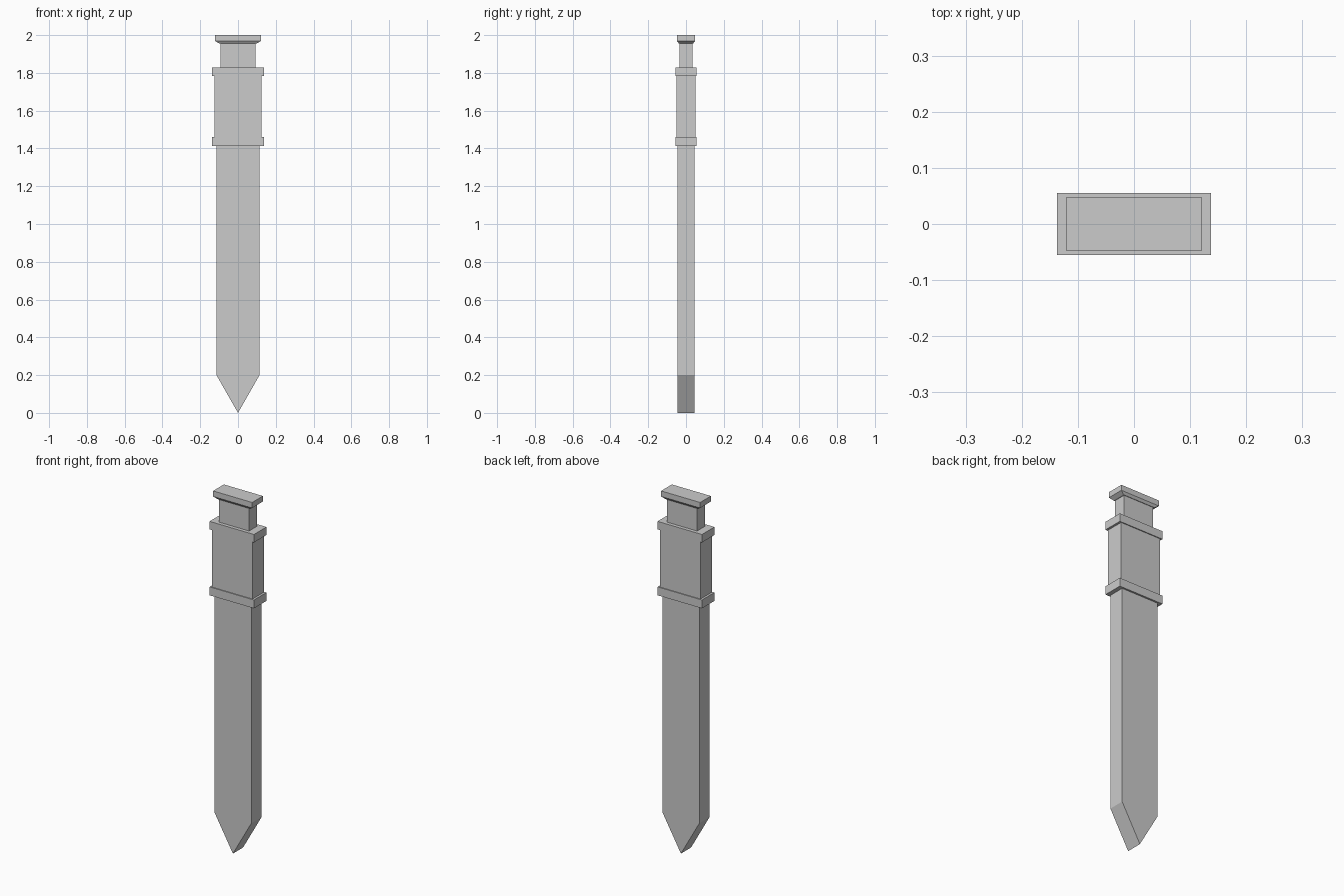
import bpy, bmesh

if "Cube" in bpy.data.objects:
    bpy.data.objects.remove(bpy.data.objects["Cube"])


def make_object(name, bm):
    bmesh.ops.recalc_face_normals(bm, faces=bm.faces)
    mesh = bpy.data.meshes.new(name)
    bm.to_mesh(mesh)
    bm.free()
    bpy.context.collection.objects.link(bpy.data.objects.new(name, mesh))


def stack(name, levels):
    """Loft rectangles given as (half_width, half_depth, z), capped at both ends."""
    bm = bmesh.new()
    rings = [[bm.verts.new((sx * w, sy * d, z))
              for sx, sy in ((-1, -1), (1, -1), (1, 1), (-1, 1))]
             for w, d, z in levels]
    for a, b in zip(rings, rings[1:]):
        for i in range(4):
            j = (i + 1) % 4
            bm.faces.new((a[i], a[j], b[j], b[i]))
    bm.faces.new(rings[0][::-1])
    bm.faces.new(rings[-1])
    make_object(name, bm)


def extrude_outline(name, outline, half_depth):
    """Extrude a front (x, z) outline along y."""
    bm = bmesh.new()
    face = bm.faces.new([bm.verts.new((x, -half_depth, z)) for x, z in outline])
    moved = bmesh.ops.extrude_face_region(bm, geom=[face])["geom"]
    verts = [v for v in moved if isinstance(v, bmesh.types.BMVert)]
    bmesh.ops.translate(bm, verts=verts, vec=(0, 2 * half_depth, 0))
    make_object(name, bm)


# Pointed lower shaft
extrude_outline("pointed_shaft",
                [(0, 0), (0.114, 0.2), (0.114, 1.415), (-0.114, 1.415), (-0.114, 0.2)],
                0.045)

# Thicker sleeve between two collars
stack("sleeve", [(0.125, 0.05, 1.46), (0.125, 0.05, 1.784)])
for name, z0, z1 in (("lower_collar", 1.414, 1.461), ("upper_collar", 1.783, 1.828)):
    stack(name, [(0.1375, 0.055, z0), (0.1375, 0.055, z1)])

# Narrow neck and the cap with its tapered underside
stack("neck", [(0.093, 0.035, 1.827), (0.093, 0.035, 1.958)])
stack("cap", [(0.1, 0.038, 1.956), (0.121, 0.0475, 1.969), (0.121, 0.0475, 2.0)])
